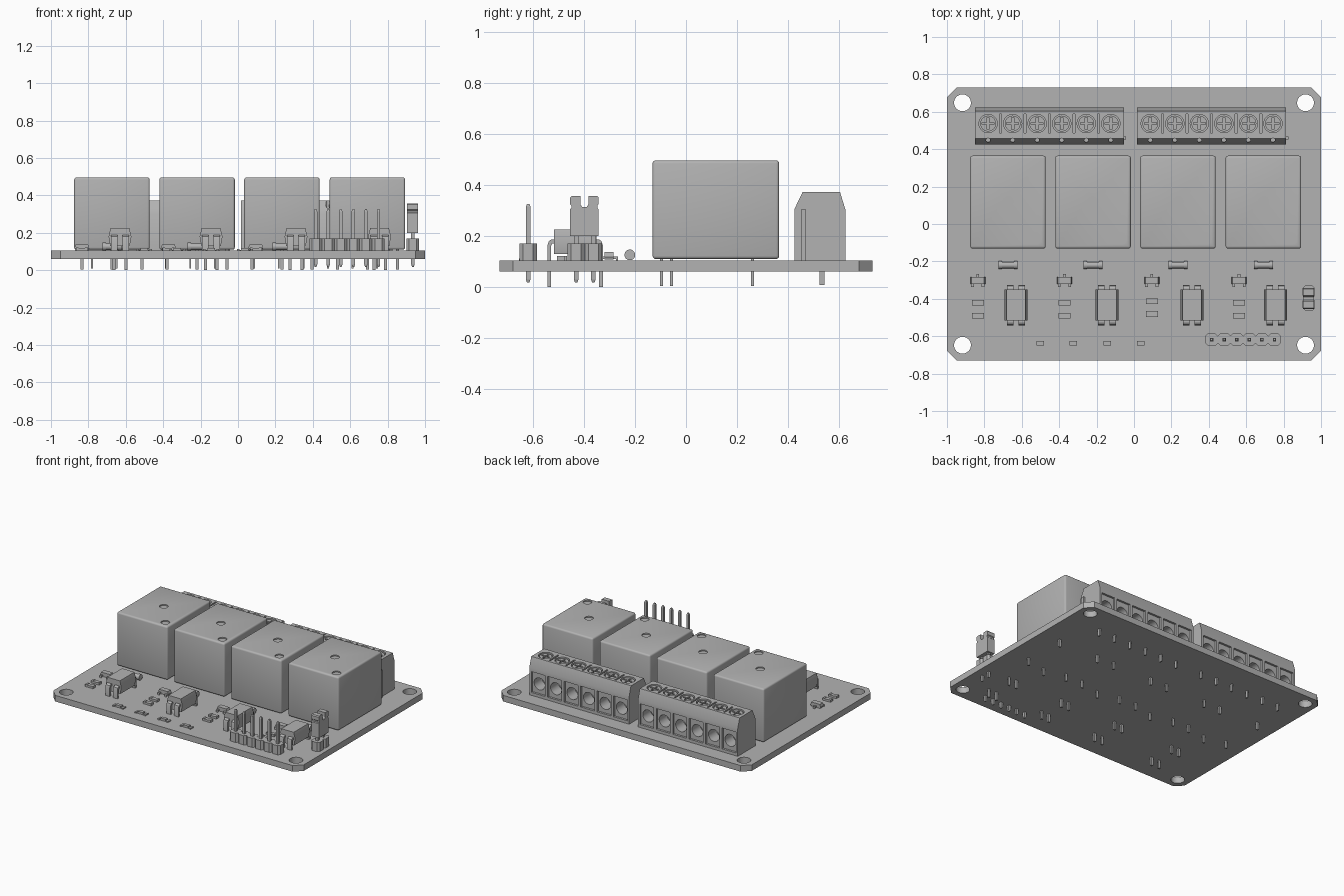
import bpy, bmesh, math
from mathutils import Matrix, Vector

old = bpy.data.objects.get("Cube")
if old:
    bpy.data.objects.remove(old)

GREY = (0.45, 0.45, 0.45, 1)
grey = bpy.data.materials.new("plain_grey")
grey.use_nodes = True
grey.diffuse_color = GREY
grey.node_tree.nodes["Principled BSDF"].inputs["Base Color"].default_value = GREY

parts = []
BOTTOM, TOP = 0.06, 0.104


def box(bm, x, y, z0, z1, w, d):
    m = Matrix.Translation((x, y, (z0 + z1) / 2)) @ Matrix.Diagonal((w, d, z1 - z0, 1))
    bmesh.ops.create_cube(bm, size=1, matrix=m)


def cyl(bm, c, r, h, axis="Z", seg=24):
    turn = {"Z": Matrix(), "X": Matrix.Rotation(math.pi / 2, 4, "Y"),
            "Y": Matrix.Rotation(math.pi / 2, 4, "X")}[axis]
    bmesh.ops.create_cone(bm, cap_ends=True, segments=seg, radius1=r, radius2=r,
                          depth=h, matrix=Matrix.Translation(c) @ turn)


def prism(bm, pts, axis, a, b):
    """Extrude a closed outline along one axis from a to b."""
    place = {"X": lambda p, t: (t, p[0], p[1]), "Y": lambda p, t: (p[0], t, p[1]),
             "Z": lambda p, t: (p[0], p[1], t)}[axis]
    face = bm.faces.new([bm.verts.new(place(p, a)) for p in pts])
    ext = bmesh.ops.extrude_face_region(bm, geom=[face])["geom"]
    shift = Vector(place((0, 0), b - a))
    bmesh.ops.translate(bm, vec=shift, verts=[e for e in ext if isinstance(e, bmesh.types.BMVert)])


def to_object(name, bm):
    bmesh.ops.recalc_face_normals(bm, faces=bm.faces[:])
    mesh = bpy.data.meshes.new(name)
    bm.to_mesh(mesh)
    bm.free()
    ob = bpy.data.objects.new(name, mesh)
    bpy.context.scene.collection.objects.link(ob)
    return ob


def finish(name, bm, bevel=0, cutters=()):
    """Turn a bmesh into an object, round its edges and cut its recesses."""
    ob = to_object(name, bm)
    if bevel:
        mod = ob.modifiers.new("Bevel", "BEVEL")
        mod.width, mod.segments = bevel, 3
    helpers = []
    for cut in cutters:
        tool = to_object("cutter", cut)
        tool.hide_render = True
        mod = ob.modifiers.new("Cut", "BOOLEAN")
        mod.object, mod.operation, mod.solver = tool, "DIFFERENCE", "EXACT"
        helpers.append(tool)
    if ob.modifiers:
        dg = bpy.context.evaluated_depsgraph_get()
        mesh = bpy.data.meshes.new_from_object(ob.evaluated_get(dg))
        ob.modifiers.clear()
        ob.data = mesh
    for tool in helpers:
        bpy.data.objects.remove(tool)
    ob.data.materials.clear()
    ob.data.materials.append(grey)
    parts.append(ob)


# Circuit board with clipped corners and mounting holes
X, Y, C = 1.0, 0.73, 0.052
bm, holes = bmesh.new(), bmesh.new()
prism(bm, [(-X + C, -Y), (X - C, -Y), (X, -Y + C), (X, Y - C),
           (X - C, Y), (-X + C, Y), (-X, Y - C), (-X, -Y + C)], "Z", BOTTOM, TOP)
for sx in (-1, 1):
    for sy in (-1, 1):
        cyl(holes, (sx * 0.917, sy * 0.648, 0.08), 0.045, 0.2, seg=40)
finish("circuit_board", bm, cutters=[holes])

# Relays with top dimples and solder pins
RELAYS = (-0.674, -0.219, 0.235, 0.692)
for i, x in enumerate(RELAYS, 1):
    bm, dimples = bmesh.new(), bmesh.new()
    box(bm, x, 0.117, 0.11, 0.496, 0.404, 0.496)
    for dx, y in ((0, 0.118), (0.15, -0.079)):
        cyl(dimples, (x + dx, y, 0.5), 0.029, 0.024)
    finish(f"relay_{i}", bm, 0.012, [dimples])
    bm = bmesh.new()
    for dx, y in ((0, -0.096), (-0.16, -0.057), (0.16, -0.057), (-0.16, 0.26), (0.16, 0.26)):
        box(bm, x + dx, y, 0.005, 0.12, 0.016, 0.012)
    finish(f"relay_pins_{i}", bm)

# Screw terminal blocks
PITCH = 0.1312
for i, cx in enumerate((-0.452, 0.415), 1):
    xs = [cx + (k - 2.5) * PITCH for k in range(6)]
    bm, frames, wells, bores = (bmesh.new() for _ in range(4))
    prism(bm, [(0.424, TOP), (0.624, TOP), (0.624, 0.304), (0.603, 0.373),
               (0.457, 0.373), (0.424, 0.304)], "X", cx - 0.398, cx + 0.398)
    for k, x in enumerate(xs):
        box(frames, x, 0.624, 0.125, 0.275, 0.11, 0.03)
        cyl(bores, (x, 0.58, 0.195), 0.043, 0.12, "Y")
        cyl(wells, (x, 0.537, 0.38), 0.049, 0.05, seg=32)
        cyl(wells, (x, 0.448, 0.34), 0.011, 0.07, seg=12)
        if k:
            box(wells, x - PITCH / 2, 0.537, 0.35, 0.4, 0.012, 0.1)
    finish(f"terminal_block_{i}", bm, cutters=[frames, wells, bores])

    # Interlocking rib on the block's end
    bm = bmesh.new()
    box(bm, cx + 0.402, 0.46, TOP, 0.304, 0.016, 0.018)
    finish(f"terminal_rib_{i}", bm)

    # Cross-head screws
    bm, slots = bmesh.new(), bmesh.new()
    arm, t = 0.032, 0.006
    for x in xs:
        cyl(bm, (x, 0.537, 0.355), 0.042, 0.024, seg=32)
        outline = [(t, t), (t, arm), (-t, arm), (-t, t), (-arm, t), (-arm, -t),
                   (-t, -t), (-t, -arm), (t, -arm), (t, -t), (arm, -t), (arm, t)]
        prism(slots, [(x + a, 0.537 + b) for a, b in outline], "Z", 0.355, 0.39)
    finish(f"terminal_screws_{i}", bm, cutters=[slots])

    # Solder tabs
    bm = bmesh.new()
    for x in xs:
        box(bm, x, 0.532, 0.008, 0.12, 0.01, 0.02)
    finish(f"terminal_pins_{i}", bm)

# Optocouplers with bent legs
for i, x in enumerate((-0.631, -0.144, 0.31, 0.757), 1):
    bm = bmesh.new()
    prism(bm, [(x - 0.052, 0.13), (x + 0.052, 0.13), (x + 0.061, 0.18),
               (x + 0.05, 0.225), (x - 0.05, 0.225), (x - 0.061, 0.18)], "Y", -0.517, -0.35)
    finish(f"optocoupler_{i}", bm)
    bm = bmesh.new()
    for dx in (-0.031, 0.031):
        for s in (-1, 1):
            leg = [(0.07, 0.187), (0.092, 0.187), (0.103, 0.18), (0.108, 0.165), (0.108, 0.1),
                   (0.094, 0.1), (0.094, 0.163), (0.09, 0.171), (0.07, 0.173)]
            prism(bm, [(-0.434 + s * a, z) for a, z in leg], "X", x + dx - 0.017, x + dx + 0.017)
            box(bm, x + dx, -0.434 + s * 0.101, 0, 0.11, 0.016, 0.014)
    finish(f"optocoupler_legs_{i}", bm)


def header(name, places, pin_top):
    """Row of square pins in eight-sided plastic collars."""
    h, c = 0.0335, 0.014
    collar = [(-h, c - h), (c - h, -h), (h - c, -h), (h, c - h),
              (h, h - c), (h - c, h), (c - h, h), (-h, h - c)]
    bm, pins = bmesh.new(), bmesh.new()
    for x, y in places:
        prism(bm, [(x + a, y + b) for a, b in collar], "Z", TOP, 0.17)
        box(pins, x, y, 0.03, pin_top - 0.01, 0.018, 0.018)
        for z, r1, r2 in ((0.024, 0.007, 0.0127), (pin_top - 0.005, 0.0127, 0.007)):
            m = Matrix.Translation((x, y, z)) @ Matrix.Rotation(math.pi / 4, 4, "Z")
            bmesh.ops.create_cone(pins, cap_ends=True, segments=4, radius1=r1,
                                  radius2=r2, depth=0.012, matrix=m)
    finish(name + "_base", bm)
    finish(name + "_pins", pins)


# Control header and two-pin jumper post
header("control_header", [(0.415 + k * 0.0672, -0.618) for k in range(6)], 0.325)
header("jumper_post", [(0.935, y) for y in (-0.43, -0.363)], 0.3)

# Jumper cap with a notched grip
half = [(0.056, 0.2), (0.056, 0.305), (0.051, 0.31), (0.051, 0.32), (0.056, 0.325),
        (0.056, 0.35), (0.05, 0.357), (0.016, 0.357), (0.016, 0.325), (0.009, 0.313)]
bm = bmesh.new()
prism(bm, [(-0.398 + a, z) for a, z in half] + [(-0.398 - a, z) for a, z in reversed(half)],
      "X", 0.903, 0.963)
finish("jumper_cap", bm)

# Cylindrical diodes
for i, x in enumerate(RELAYS, 1):
    bm = bmesh.new()
    cyl(bm, (x, -0.22, 0.126), 0.017, 0.09, "X")
    for s in (-1, 1):
        cyl(bm, (x + s * 0.042, -0.22, 0.126), 0.021, 0.018, "X")
    finish(f"diode_{i}", bm)

# Transistors and chip resistors
for i, (x, dy) in enumerate(((-0.835, 0), (-0.372, 0), (0.095, 0.01), (0.561, 0)), 1):
    bm = bmesh.new()
    prism(bm, [(x - 0.04, 0.118), (x - 0.036, 0.108), (x + 0.036, 0.108), (x + 0.04, 0.118),
               (x + 0.034, 0.137), (x - 0.034, 0.137)], "Y", -0.32, -0.284)
    for dx, s in ((0, 1), (-0.028, -1), (0.028, -1)):
        box(bm, x + dx, -0.302 + s * 0.021, 0.11, 0.12, 0.015, 0.014)
        box(bm, x + dx, -0.302 + s * 0.031, TOP, 0.12, 0.015, 0.008)
    finish(f"transistor_{i}", bm)
    bm = bmesh.new()
    for y in (-0.422, -0.491):
        box(bm, x, y + dy, TOP, 0.118, 0.04, 0.028)
        for s in (-1, 1):
            box(bm, x + s * 0.025, y + dy, TOP, 0.121, 0.014, 0.03)
    finish(f"chip_resistors_{i}", bm)

# Indicator lamps
for i, x in enumerate((-0.502, -0.324, -0.144, 0.037), 1):
    bm = bmesh.new()
    box(bm, x, -0.637, TOP, 0.109, 0.085, 0.024)
    box(bm, x, -0.637, TOP, 0.12, 0.04, 0.024)
    for s in (-1, 1):
        box(bm, x + s * 0.036, -0.637, TOP, 0.112, 0.013, 0.034)
    finish(f"indicator_lamp_{i}", bm)

# Smooth the round surfaces and keep edges crisp
bpy.ops.object.select_all(action="DESELECT")
for ob in parts:
    ob.select_set(True)
bpy.context.view_layer.objects.active = parts[0]
bpy.ops.object.shade_smooth_by_angle(angle=math.radians(30))
